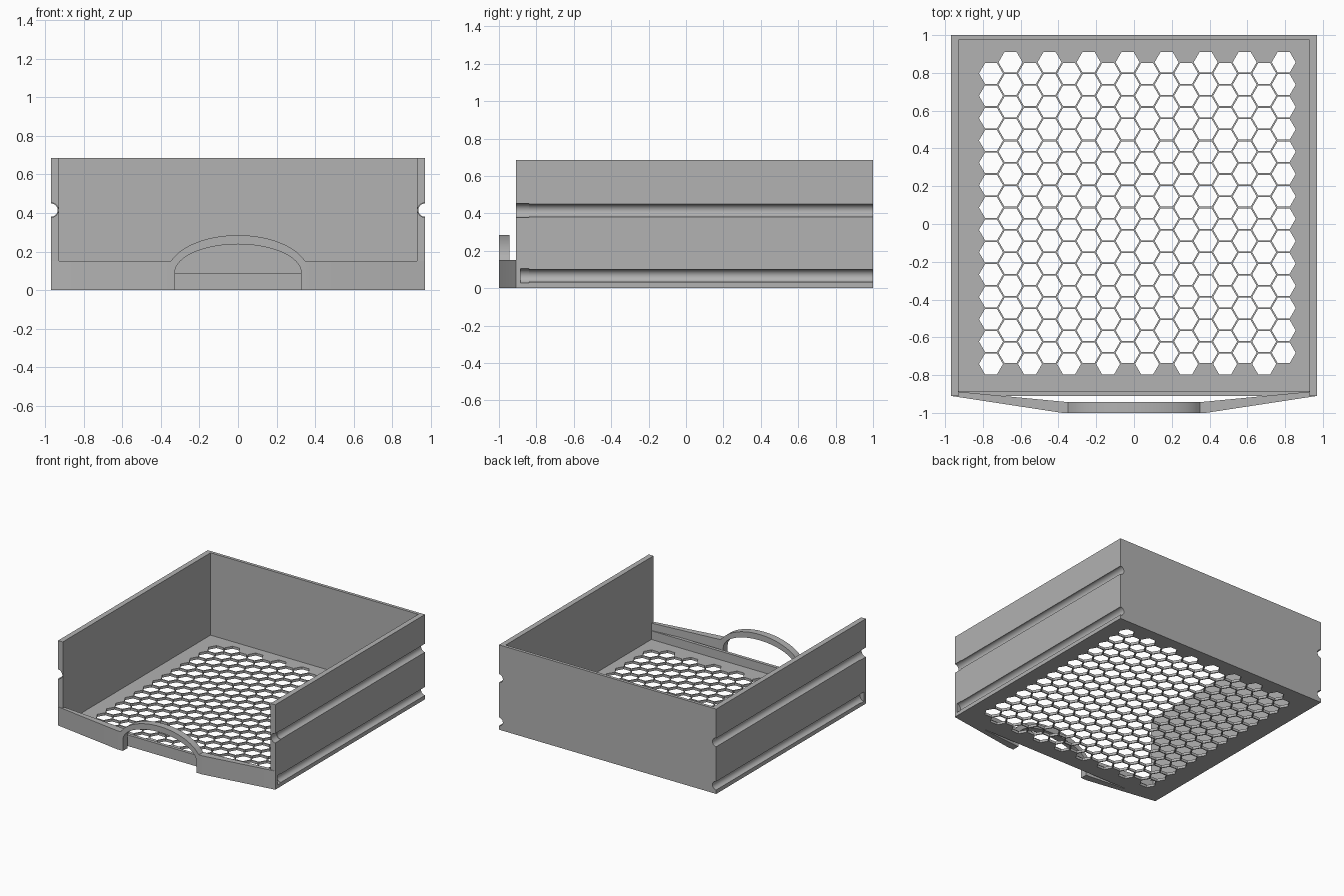
import bpy, bmesh, math

cube = bpy.data.objects.get("Cube")
if cube:
    bpy.data.objects.remove(cube, do_unlink=True)

# Overall sizes
HALF_W, INNER_W = 0.97, 0.928
FRONT, BACK = -0.91, 1.0
HEIGHT, FLOOR = 0.685, 0.02

grey = bpy.data.materials.new("plain_grey")
grey.use_nodes = True
grey.diffuse_color = (0.445, 0.445, 0.445, 1)
grey.node_tree.nodes["Principled BSDF"].inputs["Base Color"].default_value = grey.diffuse_color


def add_object(name, bm, smooth=False):
    bmesh.ops.remove_doubles(bm, verts=bm.verts, dist=1e-5)
    bmesh.ops.dissolve_degenerate(bm, edges=bm.edges, dist=1e-5)
    bmesh.ops.recalc_face_normals(bm, faces=bm.faces)
    mesh = bpy.data.meshes.new(name)
    bm.to_mesh(mesh)
    bm.free()
    mesh.materials.append(grey)
    obj = bpy.data.objects.new(name, mesh)
    bpy.context.collection.objects.link(obj)
    if smooth:
        bpy.ops.object.select_all(action="DESELECT")
        obj.select_set(True)
        bpy.context.view_layer.objects.active = obj
        bpy.ops.object.shade_smooth_by_angle(angle=math.radians(30))
    return obj


def extrude_profile(bm, profile, y0, y1):
    """Prism from an x-z outline running along y."""
    face = bm.faces.new([bm.verts.new((x, y0, z)) for x, z in profile])
    out = bmesh.ops.extrude_face_region(bm, geom=[face], use_keep_orig=True)
    moved = [v for v in out["geom"] if isinstance(v, bmesh.types.BMVert)]
    bmesh.ops.translate(bm, verts=moved, vec=(0, y1 - y0, 0))


def add_box(name, x0, x1, y0, y1, z0, z1):
    bm = bmesh.new()
    extrude_profile(bm, [(x0, z0), (x1, z0), (x1, z1), (x0, z1)], y0, y1)
    return add_object(name, bm)


# Side walls with two rounded runner grooves, slightly wider at the front
def wall_profile(side, radius):
    pts = [(INNER_W, HEIGHT), (INNER_W, 0), (HALF_W, 0)]
    for z in (0.066, 0.415):
        for i in range(17):
            a = math.pi * i / 16
            pts.append((HALF_W - radius * math.sin(a), z - radius * math.cos(a)))
    pts.append((HALF_W, HEIGHT))
    return [(side * x, z) for x, z in pts]


for name, side in (("left", 1), ("right", -1)):
    for part, radius, y0, y1 in (("wall", 0.034, -0.84, BACK),
                                 ("wall_front_end", 0.038, FRONT, -0.84)):
        bm = bmesh.new()
        extrude_profile(bm, wall_profile(side, radius), y0, y1)
        add_object(f"{name}_{part}", bm, smooth=True)

# Back wall and low front lip
add_box("back_wall", -INNER_W, INNER_W, 0.975, BACK, 0, HEIGHT)
add_box("front_lip", -INNER_W, INNER_W, FRONT, -0.884, 0, 0.09)

# Floor with a honeycomb of holes, filled from flat outlines
curve = bpy.data.curves.new("floor_outline", "CURVE")
curve.dimensions = "2D"
curve.fill_mode = "BOTH"
curve.extrude = FLOOR / 2


def add_outline(points):
    spline = curve.splines.new("POLY")
    spline.points.add(len(points) - 1)
    for p, (x, y) in zip(spline.points, points):
        p.co = (x, y, 0, 1)
    spline.use_cyclic_u = True


add_outline([(-INNER_W, -0.884), (INNER_W, -0.884), (INNER_W, 0.975), (-INNER_W, 0.975)])
PITCH, HEX_R = 0.1183, 0.0635
for col in range(16):
    for row in range(14):
        cx = -0.757 + col * 0.1033
        cy = 0.797 - row * PITCH + (col % 2) * PITCH / 2
        add_outline([(cx + HEX_R * math.cos(math.pi * k / 3),
                      cy + HEX_R * math.sin(math.pi * k / 3)) for k in range(6)])
temp = bpy.data.objects.new("floor_outline", curve)
bpy.context.collection.objects.link(temp)
bpy.context.view_layer.update()
flat = bpy.data.meshes.new_from_object(temp.evaluated_get(bpy.context.evaluated_depsgraph_get()))
bm = bmesh.new()
bm.from_mesh(flat)
bpy.data.objects.remove(temp, do_unlink=True)
bpy.data.meshes.remove(flat)
bmesh.ops.translate(bm, verts=bm.verts, vec=(0, 0, FLOOR / 2))
for f in bm.faces:
    f.smooth = False
add_object("honeycomb_floor", bm)


# Bowed front handle: a bent strip rising to an arch over an open grip
def outer_y(x):
    return -1 + max(0, abs(x) - 0.38) / (HALF_W - 0.38) * 0.09


def inner_y(x):
    return -0.943 + max(0, abs(x) - 0.35) / (HALF_W - 0.35) * 0.059


def arch(x, rx, rz):
    return 0.09 + rz * math.sqrt(max(0, 1 - (x / rx) ** 2))


GRIP = 0.328
half = [(HALF_W, 0), (0.38, 0), (0.35, 0), (GRIP, 0)]
half += [(GRIP * math.cos(math.pi / 2 * i / 16), None) for i in range(17)]
stations = half + [(-x, z) for x, z in reversed(half[:-1])]
bm = bmesh.new()
rings = []
for x, low in stations:
    bottom = arch(x, GRIP, 0.148) if low is None else low
    top = max(0.15, arch(x, 0.365, 0.195))
    rings.append([bm.verts.new(c) for c in (
        (x, outer_y(x), bottom), (x, inner_y(x), bottom),
        (x, inner_y(x), top), (x, outer_y(x), top))])
for a, b in zip(rings, rings[1:]):
    for i in range(4):
        j = (i + 1) % 4
        bm.faces.new((a[i], a[j], b[j], b[i]))
bm.faces.new(rings[0])
bm.faces.new(rings[-1])
add_object("front_handle", bm, smooth=True)
